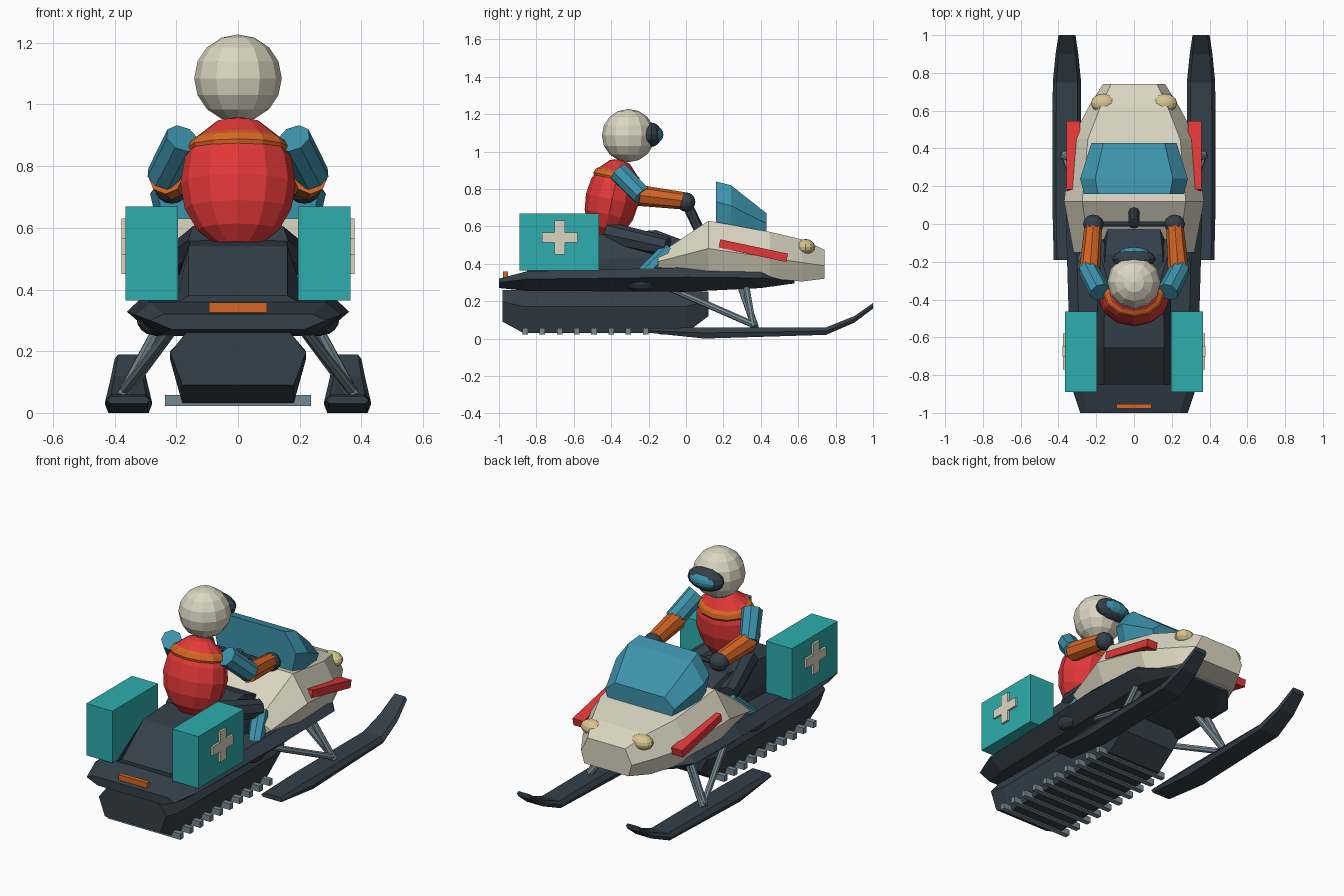
import bpy, bmesh
from math import radians
from mathutils import Vector, Matrix

default_cube = bpy.data.objects.get("Cube")
if default_cube:
    bpy.data.objects.remove(default_cube, do_unlink=True)


def linear(channel):
    return channel / 12.92 if channel < .04 else ((channel + .055) / 1.055) ** 2.4


def material(name, *srgb):
    colour = [linear(channel) for channel in srgb] + [1]
    mat = bpy.data.materials.new(name)
    mat.use_nodes = True
    mat.diffuse_color = colour
    mat.node_tree.nodes["Principled BSDF"].inputs["Base Color"].default_value = colour
    return mat


slate = material("dark slate", .2, .25, .29)
cream = material("cream", .86, .84, .76)
red = material("red", .89, .22, .22)
blue = material("steel blue", .24, .58, .68)
teal = material("teal", .18, .68, .68)
orange = material("orange", .84, .4, .14)
grey = material("metal grey", .46, .54, .58)
yellow = material("lamp yellow", .85, .78, .56)


def finish(name, bm, mat, paired):
    """Store the mesh; paired parts are mirrored to the other side."""
    bmesh.ops.recalc_face_normals(bm, faces=bm.faces)
    mesh = bpy.data.meshes.new(name)
    bm.to_mesh(mesh)
    bm.free()
    mesh.materials.append(mat)
    part = bpy.data.objects.new(name, mesh)
    bpy.context.collection.objects.link(part)
    if paired:
        part.modifiers.new("Mirror", 'MIRROR').use_mirror_merge = False


def loft(name, mat, sections, top, bottom, waist, offset=0, paired=False):
    """Hexagonal hull through (y, half width, low z, high z) sections.
    top and bottom scale the width; waist is the height of the widest edge."""
    bm = bmesh.new()
    rings = []
    for y, width, low, high in sections:
        middle = low + (high - low) * waist
        half = [(width * top, high), (width, middle), (width * bottom, low)]
        outline = half + [(-x, z) for x, z in reversed(half)]
        rings.append([bm.verts.new((x + offset, y, z)) for x, z in outline])
    for back, front in zip(rings, rings[1:]):
        for i in range(len(back)):
            bm.faces.new((back[i - 1], back[i], front[i], front[i - 1]))
    bm.faces.new(rings[0])
    bm.faces.new(rings[-1])
    finish(name, bm, mat, paired)


def placement(center, size, tilt):
    turn = Matrix.Rotation(radians(tilt), 4, 'X')
    return Matrix.Translation(center) @ turn @ Matrix.Diagonal((*size, 1))


def box(name, mat, center, size, tilt=0, paired=False):
    bm = bmesh.new()
    bmesh.ops.create_cube(bm, size=1, matrix=placement(center, size, tilt))
    finish(name, bm, mat, paired)


def ball(name, mat, center, radii, tilt=0, paired=False):
    bm = bmesh.new()
    bmesh.ops.create_uvsphere(bm, u_segments=12, v_segments=8, radius=1,
                              matrix=placement(center, radii, tilt))
    finish(name, bm, mat, paired)


def rod(name, mat, start, end, radius, taper=1, paired=False):
    start, end = Vector(start), Vector(end)
    axis = end - start
    aim = axis.to_track_quat('Z', 'Y').to_matrix().to_4x4()
    bm = bmesh.new()
    bmesh.ops.create_cone(bm, cap_ends=True, segments=8, depth=axis.length,
                          radius1=radius, radius2=radius * taper,
                          matrix=Matrix.Translation((start + end) / 2) @ aim)
    finish(name, bm, mat, paired)


# Track with its row of cleats
loft("track", slate, [(-.98, .22, .09, .26), (-.87, .22, .03, .26),
                      (0, .22, .03, .26), (.12, .22, .12, .25)],
     top=.77, bottom=.82, waist=.62)
for index in range(10):
    box(f"track_cleat_{index}", grey, center=(0, index * .092 - .86, .04),
        size=(.475, .03, .035))

# Body shells
loft("chassis", slate, [(-1, .285, .27, .32), (-.85, .335, .255, .36), (0, .36, .25, .38),
                        (.4, .35, .27, .36), (.58, .2, .295, .32)],
     top=.85, bottom=.75, waist=.6)
loft("seat", slate, [(-.85, .2, .34, .38), (-.65, .2, .34, .54),
                     (-.16, .19, .34, .58), (0, .17, .34, .52)],
     top=.8, bottom=1, waist=.4)
loft("cowl", cream, [(-.15, .32, .38, .45), (.12, .37, .36, .63), (.45, .33, .32, .57),
                     (.62, .24, .305, .53), (.74, .165, .32, .475)],
     top=.74, bottom=.87, waist=.45)
loft("windshield", blue, [(.16, .265, .58, .84), (.24, .285, .56, .82), (.43, .225, .54, .67)],
     top=.72, bottom=.88, waist=.58)

# Body trim
box("tail_light", orange, center=(0, -.965, .34), size=(.187, .025, .035))
box("cowl_stripes", red, center=(.322, .36, .47), size=(.07, .37, .045), tilt=-12, paired=True)
ball("headlights", yellow, center=(.163, .64, .49), radii=(.066, .05, .042), paired=True)

# Steering
rod("steering_post", slate, start=(0, .08, .56), end=(0, 0, .73), radius=.028)
rod("handlebar", slate, start=(-.22, 0, .72), end=(.22, 0, .72), radius=.014)

# Skis and suspension
loft("skis", slate, [(-.19, .07, .03, .055), (.1, .077, 0, .06), (.75, .075, .02, .06),
                     (.9, .06, .085, .12), (1, .045, .16, .19)],
     top=.75, bottom=.85, waist=.5, offset=.355, paired=True)
rod("trailing_struts", grey, start=(.21, -.1, .275), end=(.37, .37, .07),
    radius=.018, paired=True)
rod("front_struts", grey, start=(.2, .29, .29), end=(.37, .37, .06),
    radius=.02, paired=True)
rod("rear_struts", grey, start=(.25, .32, .29), end=(.375, .36, .06),
    radius=.018, paired=True)

# Cargo boxes with a raised cross on the outer side
box("cargo_boxes", teal, center=(.28, -.677, .517), size=(.17, .425, .305), paired=True)
box("cross_uprights", cream, center=(.37, -.675, .54), size=(.015, .055, .18), paired=True)
box("cross_bars", cream, center=(.37, -.675, .54), size=(.014, .19, .055), paired=True)

# Rider legs
rod("thighs", slate, start=(.1, -.42, .56), end=(.2, -.1, .49),
    radius=.065, taper=.85, paired=True)
rod("shins", blue, start=(.21, -.09, .47), end=(.27, -.23, .34),
    radius=.05, taper=.85, paired=True)
ball("boots", slate, center=(.275, -.24, .31), radii=(.055, .09, .058), paired=True)

# Rider arms
rod("upper_arms", blue, start=(.18, -.36, .89), end=(.245, -.235, .765),
    radius=.057, taper=.95, paired=True)
rod("forearms", orange, start=(.235, -.25, .765), end=(.215, 0, .735),
    radius=.056, taper=.82, paired=True)
ball("gloves", slate, center=(.215, 0, .73), radii=(.055, .05, .052), paired=True)

# Rider torso, helmet and goggles
ball("torso", red, center=(0, -.395, .745), radii=(.187, .143, .22), tilt=-12)
ball("shoulder_band", orange, center=(0, -.37, .862), radii=(.163, .128, .062), tilt=-12)
ball("helmet", cream, center=(0, -.308, 1.085), radii=(.142, .142, .142))
ball("goggle_frame", slate, center=(0, -.185, 1.09), radii=(.115, .055, .065))
ball("goggle_lens", blue, center=(0, -.166, 1.09), radii=(.09, .045, .045))
